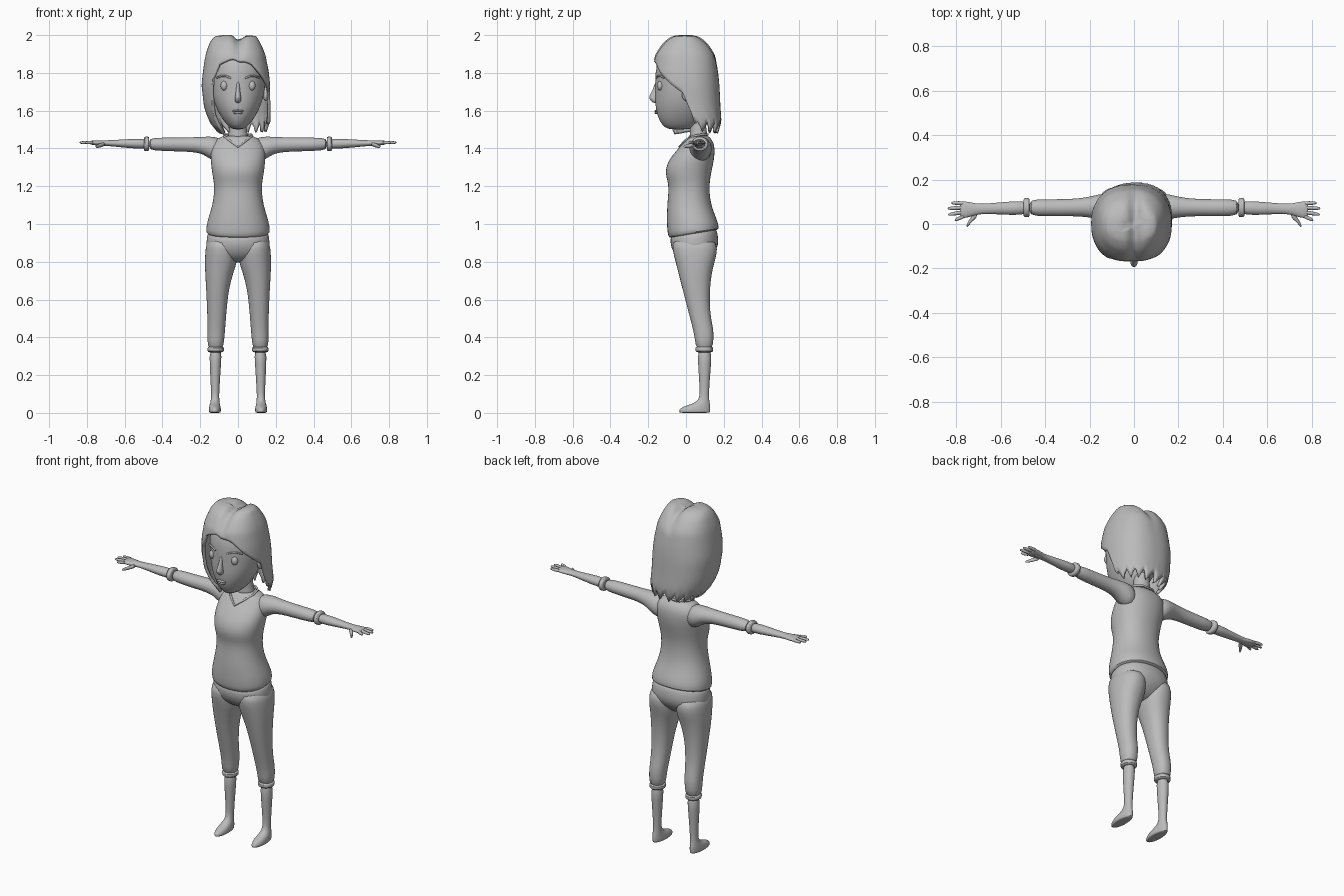
import bpy, bmesh, math

grey = bpy.data.materials.new("plain grey")
grey.diffuse_color = (0.5, 0.5, 0.5, 1)


def spow(v, n):
    return math.copysign(abs(v) ** (2 / n), v)


def finish(name, bm, mirror=False, subsurf=1, solid=0, angle=50):
    bmesh.ops.recalc_face_normals(bm, faces=bm.faces)
    me = bpy.data.meshes.new(name)
    bm.to_mesh(me)
    bm.free()
    me.materials.append(grey)
    ob = bpy.data.objects.new(name, me)
    bpy.context.collection.objects.link(ob)
    bpy.ops.object.select_all(action='DESELECT')
    ob.select_set(True)
    bpy.context.view_layer.objects.active = ob
    bpy.ops.object.shade_smooth_by_angle(angle=math.radians(angle))
    if solid:
        m = ob.modifiers.new("thickness", 'SOLIDIFY')
        m.thickness, m.offset = solid, -1
    if mirror:
        m = ob.modifiers.new("mirror", 'MIRROR')
        m.use_mirror_merge = False
    if subsurf:
        m = ob.modifiers.new("smooth", 'SUBSURF')
        m.levels = m.render_levels = subsurf
    return ob


def loft(name, rings, axis='z', n=2.0, seg=28, mirror=False, slope=0):
    """Rings are (position, a0, a1, b0, b1); a, b = x, y along z or y, z along x."""
    bm = bmesh.new()
    loops = []
    for i, (p, a0, a1, b0, b1) in enumerate(rings):
        loop = []
        for k in range(seg):
            t = 2 * math.pi * k / seg
            a = (a0 + a1) / 2 + (a1 - a0) / 2 * spow(math.cos(t), n)
            b = (b0 + b1) / 2 + (b1 - b0) / 2 * spow(math.sin(t), n)
            tilt = slope * (b - 0.04) * max(0, 1 - i / 4)
            loop.append(bm.verts.new((a, b, p + tilt) if axis == 'z' else (p, a, b)))
        loops.append(loop)
    for l0, l1 in zip(loops, loops[1:]):
        for k in range(seg):
            j = (k + 1) % seg
            bm.faces.new((l0[k], l0[j], l1[j], l1[k]))
    bm.faces.new(loops[0])
    bm.faces.new(loops[-1])
    return finish(name, bm, mirror)


def ball(name, c, r, mirror=False):
    bm = bmesh.new()
    bmesh.ops.create_uvsphere(bm, u_segments=20, v_segments=12, radius=1)
    for v in bm.verts:
        v.co = [c[i] + v.co[i] * r[i] for i in range(3)]
    return finish(name, bm, mirror, 0)


def sym(rows):
    return [(z, -w, w, y0, y1) for z, w, y0, y1 in rows]


def tube(name, pts, r, cyclic=False):
    cu = bpy.data.curves.new(name, 'CURVE')
    cu.dimensions = '3D'
    cu.bevel_depth = r
    cu.bevel_resolution = 2
    cu.use_fill_caps = True
    sp = cu.splines.new('POLY')
    sp.points.add(len(pts) - 1)
    for p, co in zip(sp.points, pts):
        p.co = (*co, 1)
    sp.use_cyclic_u = cyclic
    cu.materials.append(grey)
    ob = bpy.data.objects.new(name, cu)
    bpy.context.collection.objects.link(ob)


# Sweater: body, hem, sleeves, cuffs and collar
loft("sweater_body", sym([
    (.945, .160, -.085, .162), (.952, .169, -.095, .174), (.99, .169, -.101, .172),
    (1.04, .155, -.102, .155), (1.10, .136, -.100, .134), (1.16, .127, -.094, .125),
    (1.21, .127, -.093, .125), (1.25, .134, -.106, .130), (1.29, .140, -.109, .138),
    (1.34, .146, -.092, .149), (1.39, .145, -.050, .153), (1.43, .135, -.014, .148),
    (1.455, .105, .004, .130), (1.470, .070, .020, .115)]), n=2.2, slope=.19)
loft("sleeve", [(.08, .02, .135, 1.32, 1.455), (.14, .017, .138, 1.335, 1.464),
                (.18, .026, .128, 1.370, 1.462), (.24, .035, .115, 1.382, 1.459),
                (.32, .035, .112, 1.384, 1.458), (.40, .035, .111, 1.387, 1.457),
                (.48, .037, .111, 1.391, 1.456)], 'x', mirror=True)
loft("sleeve_cuff", [(.470, .034, .114, 1.389, 1.458), (.474, .030, .118, 1.385, 1.463),
                     (.494, .030, .118, 1.385, 1.463), (.499, .036, .112, 1.390, 1.457)],
     'x', mirror=True)
collar = [(.045, -.004, 1.443), (.075, .040, 1.466), (.070, .085, 1.474), (.035, .115, 1.474)]
tube("collar", [(0, -.034, 1.408)] + collar + [(-x, y, z) for x, y, z in collar[::-1]], .006, True)

# Forearm, palm, fingers and thumb
loft("forearm", [(.47, .042, .105, 1.396, 1.452), (.55, .040, .102, 1.400, 1.451),
                 (.62, .044, .096, 1.406, 1.447), (.685, .046, .090, 1.413, 1.443),
                 (.715, .040, .093, 1.413, 1.443), (.745, .030, .100, 1.415, 1.443),
                 (.775, .025, .103, 1.419, 1.442), (.785, .034, .096, 1.423, 1.438)],
     'x', mirror=True)
for i, (y0, y1, tip) in enumerate([(.093, .095, .823), (.074, .070, .840), (.054, .042, .838),
                                   (.035, .017, .808)]):
    rows = []
    for f, r in ((0, .010), (.4, .0095), (.85, .008), (1, .004)):
        y = y0 + (y1 - y0) * f
        rows.append((.765 + (tip - .765) * f, y - r, y + r, 1.431 - r, 1.431 + r))
    loft("finger_%d" % (i + 1), rows, 'x', seg=10, mirror=True)
loft("thumb", [(.705, .030, .066, 1.412, 1.436), (.725, .014, .048, 1.406, 1.430),
               (.742, -.004, .020, 1.402, 1.422), (.755, -.018, -.004, 1.403, 1.416)],
     'x', seg=12, mirror=True)

# Trousers: hips, legs and cuffs
loft("hips", sym([(.965, .155, -.075, .155), (.945, .163, -.083, .165), (.90, .169, -.083, .174),
                  (.86, .168, -.070, .166), (.82, .125, -.045, .125), (.795, .05, .0, .09)]),
     n=2.2, slope=.19)
loft("trouser_leg", [(.93, .015, .160, -.07, .15), (.87, .002, .173, -.074, .171),
                     (.80, .003, .176, -.056, .152), (.74, .026, .174, -.040, .136),
                     (.66, .047, .169, -.020, .127), (.58, .057, .165, .001, .125),
                     (.50, .064, .162, .022, .132), (.44, .068, .162, .038, .146),
                     (.39, .073, .162, .047, .146), (.33, .078, .159, .054, .140)],
     n=2.2, mirror=True)
loft("trouser_cuff", [(.350, .079, .158, .054, .139), (.346, .073, .162, .049, .145),
                      (.324, .074, .162, .050, .144), (.320, .082, .154, .058, .136)], mirror=True)

# Bare shin running into the foot
loft("shin_and_foot", [(.34, .084, .152, .060, .137), (.26, .090, .150, .064, .133),
                       (.18, .095, .146, .069, .126), (.10, .100, .142, .074, .121),
                       (.065, .099, .144, .066, .123), (.046, .096, .149, .030, .127),
                       (.032, .092, .153, -.022, .129), (.014, .090, .155, -.038, .129),
                       (.003, .092, .153, -.036, .127), (0, .097, .148, -.030, .121)], mirror=True)

# Neck, head and face
loft("neck", sym([(1.44, .062, .012, .122), (1.475, .049, .022, .112),
                  (1.52, .044, .020, .105), (1.60, .046, .015, .105)]))
loft("head", sym([(1.500, .022, -.085, .010), (1.512, .046, -.115, .050), (1.545, .076, -.142, .085),
                  (1.60, .110, -.160, .115), (1.66, .133, -.165, .135), (1.72, .144, -.161, .145),
                  (1.80, .148, -.165, .150), (1.87, .138, -.150, .138), (1.93, .10, -.105, .095),
                  (1.955, .05, -.06, .05)]))
loft("nose", sym([(1.640, .008, -.172, -.14), (1.650, .018, -.186, -.14), (1.668, .018, -.199, -.14),
                  (1.690, .013, -.188, -.14), (1.720, .010, -.172, -.14), (1.76, .008, -.162, -.14)]),
     seg=14)
ball("eye", (.073, -.136, 1.732), (.019, .017, .025), True)
ball("ear", (.147, .002, 1.688), (.015, .024, .037), True)
ball("upper_lip", (0, -.157, 1.599), (.030, .010, .006))
ball("lower_lip", (0, -.156, 1.588), (.024, .010, .007))
for side in (-1, 1):
    tube("eyebrow", [(side * .038, -.158, 1.772), (side * .062, -.151, 1.783),
                     (side * .088, -.137, 1.784), (side * .112, -.115, 1.774)], .005)

# Hair: a shell around the head whose lower edge follows the parting and the locks
PROFILE = [(2.0, -.01, -.01, -.01, -.01), (1.99, -.120, .095, -.075, .065),
           (1.96, -.147, .115, -.118, .108), (1.89, -.172, .145, -.165, .155),
           (1.80, -.186, .163, -.179, .170), (1.73, -.193, .170, -.178, .177),
           (1.62, -.181, .171, -.165, .182), (1.54, -.155, .172, -.140, .188),
           (1.45, -.085, .150, -.100, .165)]
EDGE = [(-180, 1.49), (-100, 1.49), (-70, 1.475), (-52, 1.47), (-46, 1.60), (-40, 1.76),
        (-28, 1.84), (0, 1.875), (28, 1.84), (50, 1.78), (72, 1.725), (86, 1.69),
        (92, 1.60), (96, 1.50), (180, 1.49)]


def lerp(table, key):
    for p, q in zip(table, table[1:]):
        if key <= q[0]:
            f = (key - p[0]) / (q[0] - p[0])
            return [a + (b - a) * f for a, b in zip(p[1:], q[1:])]
    return table[-1][1:]


depth_table = [(math.sqrt(2 - row[0]), *row[1:]) for row in PROFILE]
bm = bmesh.new()
COLS, ROWS = 144, 22
apex = bm.verts.new((-.01, -.01, 1.975))
grid = []
for c in range(COLS):
    deg = -180 + 360 * c / COLS
    phi = math.radians(deg)
    low = lerp(EDGE, deg)[0]
    if deg > 94 or deg < -100:    # pointed tips around the nape
        low += .055 * abs((deg / 20) % 1 - .5) * 2 - .015
    col = []
    for r in range(1, ROWS + 1):
        u = math.sqrt(2 - low) * r / ROWS
        x0, x1, y0, y1 = lerp(depth_table, u)
        x = (x0 + x1) / 2 + (x1 - x0) / 2 * spow(math.sin(phi), 2.35)
        y = (y0 + y1) / 2 - (y1 - y0) / 2 * spow(math.cos(phi), 2.35)
        fade = max(0, 1 - u * u / .25)
        z = 2.004 - u * u - .03 * fade * math.exp(-((x - .005) / .028) ** 2)
        col.append(bm.verts.new((x, y, z)))
    grid.append(col)
for c in range(COLS):
    a, b = grid[c], grid[(c + 1) % COLS]
    bm.faces.new((apex, a[0], b[0]))
    for r in range(ROWS - 1):
        bm.faces.new((a[r], a[r + 1], b[r + 1], b[r]))
finish("hair", bm, subsurf=0, solid=.016, angle=60)
